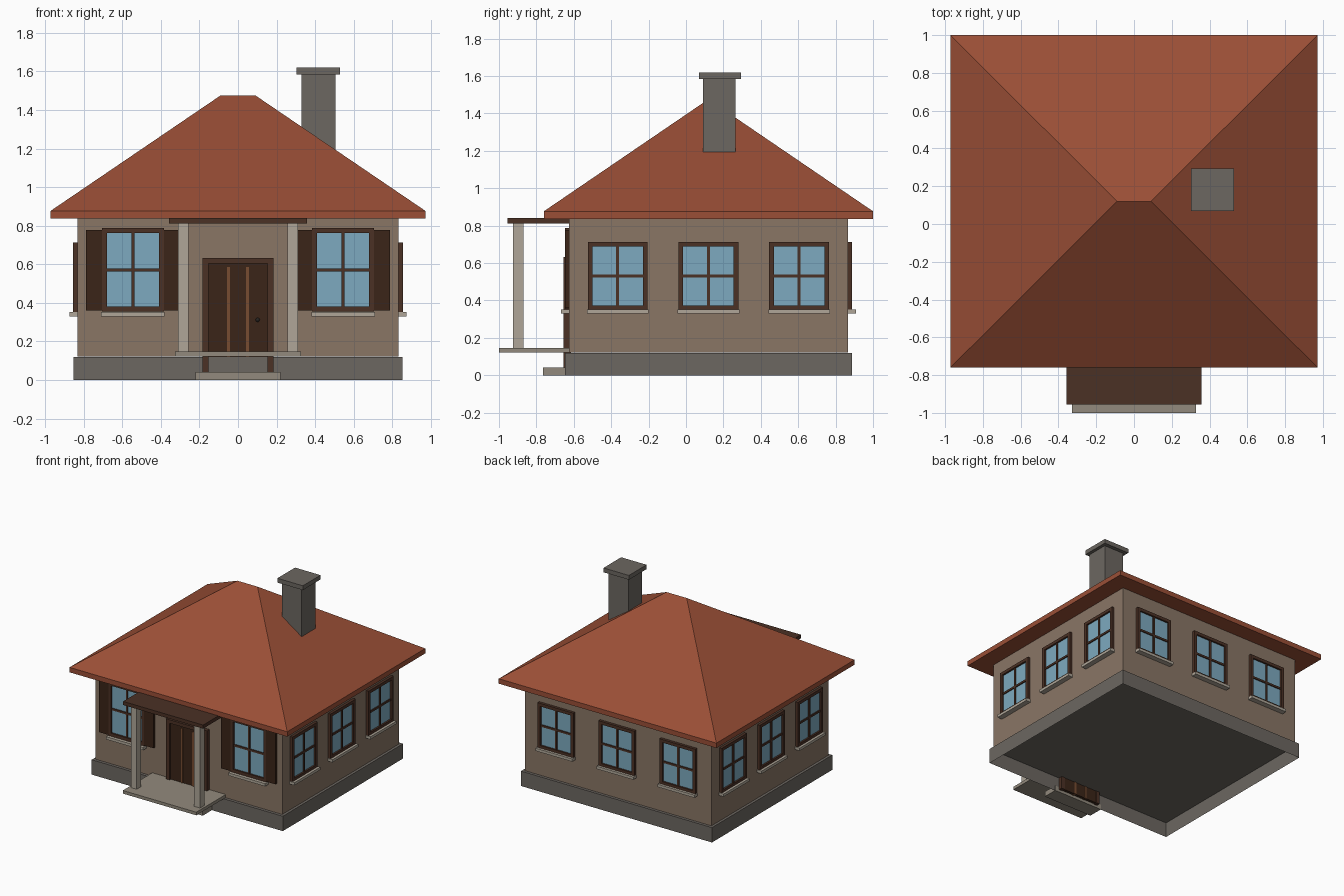
import bpy, bmesh
from math import radians
from mathutils import Matrix, Vector

if "Cube" in bpy.data.objects:
    bpy.data.objects.remove(bpy.data.objects["Cube"])


def material(name, rgb):
    m = bpy.data.materials.new(name)
    m.diffuse_color = [(c / 255) ** 2.2 for c in rgb] + [1]
    m.use_nodes = True
    m.node_tree.nodes["Principled BSDF"].inputs["Base Color"].default_value = m.diffuse_color
    return m


WALL = material("plaster", (136, 117, 101))
STONE = material("stone", (108, 103, 97))
PALE = material("pale_stone", (174, 165, 151))
SLAB = material("paving", (145, 137, 124))
ROOF = material("roof_tile", (153, 80, 57))
TRIM = material("brown_trim", (76, 52, 41))
DARK = material("dark_wood", (61, 41, 30))
STRIP = material("light_wood", (118, 77, 52))
GLASS = material("glass", (124, 168, 190))
METAL = material("metal", (45, 42, 40))


def finish(name, bm, mat, matrix=Matrix()):
    bmesh.ops.recalc_face_normals(bm, faces=bm.faces)
    me = bpy.data.meshes.new(name)
    bm.to_mesh(me)
    bm.free()
    me.materials.append(mat)
    ob = bpy.data.objects.new(name, me)
    ob.matrix_world = matrix
    bpy.context.collection.objects.link(ob)
    return ob


def boxes(name, mat, *bounds, matrix=Matrix(), open_bottom=False):
    """Each bound is (x0, x1, y0, y1, z0, z1)."""
    bm = bmesh.new()
    for x0, x1, y0, y1, z0, z1 in bounds:
        centre = Vector((x0 + x1, y0 + y1, z0 + z1)) / 2
        size = Matrix.Diagonal((x1 - x0, y1 - y0, z1 - z0, 1))
        bmesh.ops.create_cube(bm, size=1, matrix=Matrix.Translation(centre) @ size)
    if open_bottom:
        bm.normal_update()
        bmesh.ops.delete(bm, geom=[f for f in bm.faces if f.normal.z < -0.5], context='FACES_ONLY')
    return finish(name, bm, mat, matrix)


def window(label, x, y, angle, z0, z1):
    """Local x runs along the wall and -y points outward."""
    m = Matrix.Translation((x, y, 0)) @ Matrix.Rotation(radians(angle), 4, 'Z')
    w, b, h, d = 0.16, 0.025, 0.008, 0.022
    zm = (z0 + z1) / 2
    boxes(label + "_window_frame", TRIM,
          (-w, -w + b, -d, 0.01, z0, z1), (w - b, w, -d, 0.01, z0, z1),
          (-w + b, w - b, -d, 0.01, z0, z0 + b), (-w + b, w - b, -d, 0.01, z1 - b, z1),
          (-h, h, -0.016, 0.01, z0 + b, z1 - b),
          (-w + b, w - b, -0.016, 0.01, zm - h, zm + h), matrix=m)
    boxes(label + "_window_glass", GLASS,
          (-w + b, w - b, -0.008, 0.005, z0 + b, z1 - b), matrix=m)
    boxes(label + "_window_sill", PALE, (-0.165, 0.165, -0.042, 0.01, 0.33, 0.352), matrix=m)


# Body: the plinth is a hollow shell, open underneath
boxes("plinth", STONE, (-0.853, 0.853, -0.647, 0.887, 0, 0.12), open_bottom=True)
boxes("walls", WALL, (-0.833, 0.833, -0.625, 0.866, 0.121, 0.838))

# Hipped roof: eave slab with a short ridge
bm = bmesh.new()
corners = [(-0.972, -0.76), (0.972, -0.76), (0.972, 1.0), (-0.972, 1.0)]
low = [bm.verts.new((x, y, 0.837)) for x, y in corners]
eave = [bm.verts.new((x, y, 0.877)) for x, y in corners]
left, right = [bm.verts.new((x, 0.12, 1.476)) for x in (-0.09, 0.09)]
bm.faces.new(low)
for i in range(4):
    j = (i + 1) % 4
    bm.faces.new((low[i], low[j], eave[j], eave[i]))
bm.faces.new((eave[0], eave[1], right, left))
bm.faces.new((eave[1], eave[2], right))
bm.faces.new((eave[2], eave[3], left, right))
bm.faces.new((eave[3], eave[0], left))
finish("roof", bm, ROOF)

# Chimney
boxes("chimney", STONE, (0.33, 0.505, 0.09, 0.265, 1.1, 1.585))
boxes("chimney_cap", STONE, (0.303, 0.53, 0.07, 0.295, 1.585, 1.62))

# Windows on all four walls
for x, side in ((-0.545, "left"), (0.545, "right")):
    window("front_" + side, x, -0.625, 0, 0.355, 0.788)
    boxes("front_" + side + "_shutters", DARK,
          (x - 0.243, x - 0.16, -0.647, -0.62, 0.36, 0.778),
          (x + 0.16, x + 0.243, -0.647, -0.62, 0.36, 0.778))
for i, t in enumerate((-0.485, 0, 0.485), 1):
    window(f"right_{i}", 0.833, 0.12 + t, 90, 0.348, 0.713)
    window(f"left_{i}", -0.833, 0.12 + t, -90, 0.348, 0.713)
for i, x in enumerate((-0.545, 0, 0.545), 1):
    window(f"back_{i}", x, 0.866, 180, 0.348, 0.713)

# Front door, its lower end passing behind the plinth face
boxes("door_frame", TRIM,
      (-0.183, -0.153, -0.655, -0.615, 0.02, 0.605),
      (0.153, 0.183, -0.655, -0.615, 0.02, 0.605),
      (-0.183, 0.183, -0.655, -0.615, 0.605, 0.633))
boxes("door", DARK, (-0.153, 0.153, -0.64, -0.618, 0.02, 0.605))
boxes("door_strips", STRIP, *[(x - 0.008, x + 0.008, -0.646, -0.614, 0.02, 0.585)
                              for x in (-0.05, 0.05)])
bm = bmesh.new()
bmesh.ops.create_uvsphere(bm, u_segments=12, v_segments=8, radius=0.011,
                          matrix=Matrix.Translation((0.102, -0.642, 0.312)))
finish("door_knob", bm, METAL)

# Porch
boxes("porch_slab", SLAB, (-0.328, 0.328, -1.0, -0.625, 0.122, 0.147))
boxes("porch_step", SLAB, (-0.22, 0.22, -0.765, -0.645, 0, 0.042))
boxes("porch_canopy", TRIM, (-0.357, 0.357, -0.955, -0.62, 0.812, 0.841))
for s, side in ((-1, "left"), (1, "right")):
    xs = sorted((s * 0.257, s * 0.31))
    boxes(side + "_porch_post", PALE, (*xs, -0.925, -0.87, 0.147, 0.812))
